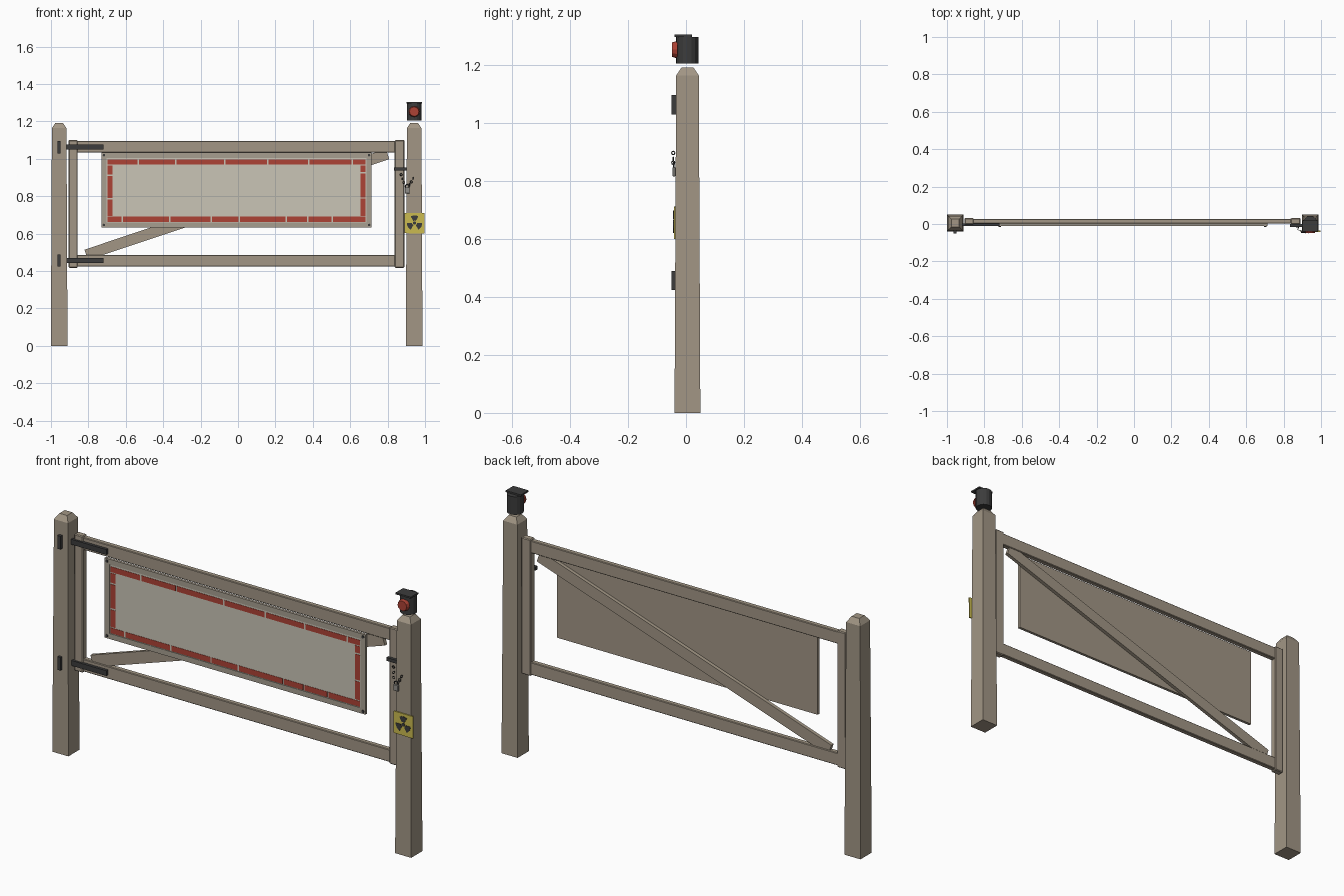
import bpy, bmesh, math
from mathutils import Vector, Matrix

if "Cube" in bpy.data.objects:
    bpy.data.objects.remove(bpy.data.objects["Cube"])

def mat(name, r, g, b):
    m = bpy.data.materials.new(name)
    m.diffuse_color = (r, g, b, 1)
    m.use_nodes = True
    m.node_tree.nodes["Principled BSDF"].inputs["Base Color"].default_value = m.diffuse_color
    return m

WOOD = mat("weathered_wood", 0.36, 0.305, 0.235)
FRAME = mat("sign_frame_grey", 0.39, 0.345, 0.28)
CREAM = mat("sign_cream", 0.585, 0.555, 0.47)
RED = mat("faded_red", 0.42, 0.055, 0.035)
IRON = mat("dark_iron", 0.045, 0.045, 0.045)
YELLOW = mat("warning_yellow", 0.60, 0.50, 0.08)
STEEL = mat("dull_steel", 0.28, 0.27, 0.25)

def finish(name, bm, m):
    bmesh.ops.recalc_face_normals(bm, faces=bm.faces)
    me = bpy.data.meshes.new(name)
    bm.to_mesh(me)
    bm.free()
    me.materials.append(m)
    ob = bpy.data.objects.new(name, me)
    bpy.context.collection.objects.link(ob)
    return ob

def box(name, x, y, z, m, bevel=0):
    """Box from (min, max) pairs."""
    bm = bmesh.new()
    bmesh.ops.create_cube(bm, size=1)
    for v in bm.verts:
        v.co = [(p[0] + p[1]) / 2 + c * (p[1] - p[0]) for c, p in zip(v.co, (x, y, z))]
    ob = finish(name, bm, m)
    if bevel:
        b = ob.modifiers.new("bevel", 'BEVEL')
        b.width, b.segments = bevel, 1
    return ob

def cyl(name, loc, r, depth, axis, m, sides=12, r2=None):
    bm = bmesh.new()
    rot = Matrix.Rotation(math.pi / 2, 4, 'X') if axis == 'Y' else Matrix()
    bmesh.ops.create_cone(bm, cap_ends=True, segments=sides, radius1=r,
                          radius2=r if r2 is None else r2, depth=depth,
                          matrix=Matrix.Translation(loc) @ rot)
    return finish(name, bm, m)

def plate(name, pts, y0, y1, m):
    """Front-facing outline in x/z pushed through y0..y1."""
    bm = bmesh.new()
    f = bm.faces.new([bm.verts.new((x, y0, z)) for x, z in pts])
    ext = bmesh.ops.extrude_face_region(bm, geom=[f])["geom"]
    bmesh.ops.translate(bm, vec=(0, y1 - y0, 0),
                        verts=[g for g in ext if isinstance(g, bmesh.types.BMVert)])
    return finish(name, bm, m)

# Posts: slightly tapered with a chamfered top
def post(name, cx):
    bm = bmesh.new()
    rings = []
    for z, h in ((0, 0.0445), (1.163, 0.039), (1.19, 0.021)):
        rings.append([bm.verts.new((cx + sx * h, 0.005 + sy * h, z))
                      for sx, sy in ((-1, -1), (1, -1), (1, 1), (-1, 1))])
    for a, b in zip(rings, rings[1:]):
        for i in range(4):
            j = (i + 1) % 4
            bm.faces.new((a[i], a[j], b[j], b[i]))
    bm.faces.new(rings[0])
    bm.faces.new(rings[-1])
    finish(name, bm, WOOD)

post("left_post", -0.956)
post("right_post", 0.942)

# Gate frame
box("left_stile", (-0.906, -0.858), (-0.002, 0.032), (0.417, 1.10), WOOD, 0.004)
box("right_stile", (0.838, 0.89), (-0.002, 0.032), (0.417, 1.10), WOOD, 0.004)
box("top_rail", (-0.862, 0.842), (0.002, 0.028), (1.032, 1.094), WOOD, 0.003)
box("bottom_rail", (-0.862, 0.885), (0.002, 0.028), (0.423, 0.486), WOOD, 0.003)

# Diagonal brace
a, b = Vector((-0.812, 0.486)), Vector((0.80, 1.025))
n = Vector((-(b - a).y, (b - a).x)).normalized() * 0.029
plate("diagonal_brace", [a - n, b - n, b + n, a + n], 0.006, 0.024, WOOD)

# Sign board: back panel, raised frame, cream face
X0, X1, Z0, Z1 = -0.73, 0.714, 0.633, 1.032
box("sign_back", (X0, X1), (-0.004, 0.002), (Z0, Z1), WOOD)
fw = 0.027
for nm, x, z in (("top", (X0, X1), (Z1 - fw, Z1)), ("bottom", (X0, X1), (Z0, Z0 + fw)),
                 ("left", (X0, X0 + fw), (Z0 + fw, Z1 - fw)),
                 ("right", (X1 - fw, X1), (Z0 + fw, Z1 - fw))):
    box("sign_frame_" + nm, x, (-0.012, -0.004), z, FRAME)
box("sign_face", (X0 + fw, X1 - fw), (-0.009, -0.004), (Z0 + fw, Z1 - fw), CREAM)
for i, x in enumerate((X0 + 0.013, X1 - 0.013)):
    for j, z in enumerate((Z0 + 0.013, Z1 - 0.013)):
        cyl(f"sign_bolt_{i}{j}", (x, -0.013, z), 0.007, 0.006, 'Y', IRON, 8)

# Broken red border strips
def strips(name, lo, hi, cuts, fixed, horizontal):
    g = 0.004
    ends = [lo - g] + cuts + [hi + g]
    for i, (p, q) in enumerate(zip(ends, ends[1:])):
        run = (p + g, q - g)
        x, z = (run, fixed) if horizontal else (fixed, run)
        box(f"{name}_{i}", x, (-0.0105, -0.008), z, RED)

strips("border_top", -0.698, 0.682, [-0.532, -0.334, -0.072, 0.158, 0.377, 0.612], (0.969, 0.996), True)
strips("border_bottom", -0.698, 0.682, [-0.62, -0.366, -0.142, 0.008, 0.259, 0.372, 0.505], (0.663, 0.690), True)
strips("border_left", 0.695, 0.964, [0.785, 0.912], (-0.698, -0.671), False)
strips("border_right", 0.695, 0.964, [0.79, 0.925], (0.655, 0.682), False)

# Hinges: post plate and long strap
for nm, z in (("top", 1.062), ("bottom", 0.456)):
    box(f"{nm}_hinge_plate", (-0.965, -0.948), (-0.05, -0.034), (z - 0.033, z + 0.033), IRON)
    box(f"{nm}_hinge_strap", (-0.918, -0.72), (-0.012, 0.003), (z - 0.013, z + 0.013), IRON)

# Latch, chain and padlock
box("latch_bar", (0.833, 0.903), (-0.016, 0.0), (0.936, 0.953), IRON)

def ring(name, loc, R, r, rot):
    bm = bmesh.new()
    n, k = 8, 4
    vs = []
    for i in range(n):
        t = 2 * math.pi * i / n
        for j in range(k):
            p = 2 * math.pi * j / k
            c = R + r * math.cos(p)
            vs.append(bm.verts.new((c * math.cos(t), r * math.sin(p), c * math.sin(t))))
    for i in range(n):
        for j in range(k):
            i2, j2 = (i + 1) % n, (j + 1) % k
            bm.faces.new((vs[i * k + j], vs[i2 * k + j], vs[i2 * k + j2], vs[i * k + j2]))
    bm.transform(Matrix.Translation(loc) @ Matrix.Rotation(rot, 4, 'Z'))
    finish(name, bm, IRON)

for i, (x, y, z) in enumerate(((0.872, -0.016, 0.915), (0.878, -0.024, 0.893), (0.886, -0.034, 0.873),
                               (0.918, -0.044, 0.862), (0.926, -0.044, 0.876), (0.936, -0.044, 0.896))):
    ring(f"chain_link_{i}", (x, y, z), 0.006, 0.002, (i % 2) * 1.2)
ring("padlock_shackle", (0.905, -0.042, 0.852), 0.011, 0.003, 0)
box("padlock_body", (0.892, 0.918), (-0.047, -0.036), (0.815, 0.847), STEEL, 0.002)

# Radiation plate with trefoil
cx, cz = 0.944, 0.656
plate("warning_plate", [(cx - 0.054, cz - 0.054), (cx + 0.053, cz - 0.056),
                        (cx + 0.054, cz + 0.054), (cx - 0.053, cz + 0.055)], -0.042, -0.036, YELLOW)
cyl("trefoil_hub", (cx, -0.0425, cz), 0.009, 0.003, 'Y', IRON)
for k in range(3):
    c = math.radians(90 + 120 * k)
    arc = [c + math.radians(d) for d in (-30, -15, 0, 15, 30)]
    pts = [(cx + 0.041 * math.cos(t), cz + 0.041 * math.sin(t)) for t in arc]
    pts += [(cx + 0.013 * math.cos(t), cz + 0.013 * math.sin(t)) for t in reversed(arc)]
    plate(f"trefoil_blade_{k}", pts, -0.044, -0.041, IRON)

# Warning lamp on the right post
cyl("lamp_body", (0.942, 0.004, 1.25), 0.039, 0.09, 'Z', IRON, 16)
cyl("lamp_lens", (0.942, -0.039, 1.252), 0.030, 0.018, 'Y', RED, 12, 0.025)
box("lamp_hood", (0.900, 0.984), (-0.04, 0.02), (1.296, 1.304), IRON)
